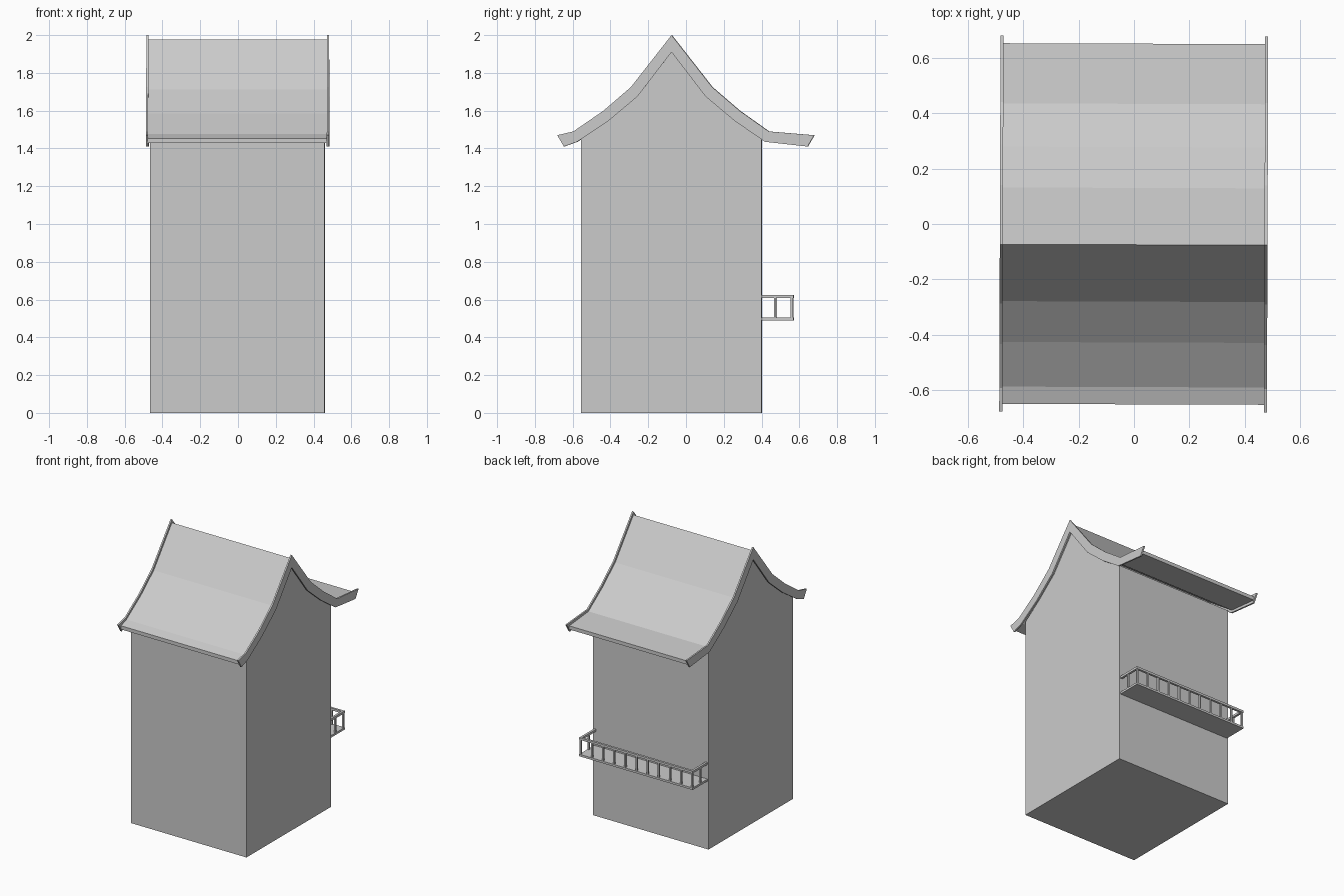
import bpy, bmesh, math
from mathutils import Matrix

cube = bpy.data.objects.get("Cube")
if cube:
    bpy.data.objects.remove(cube, do_unlink=True)

grey = bpy.data.materials.new("light grey")
grey.use_nodes = True
grey.diffuse_color = (0.6, 0.6, 0.6, 1)
grey.node_tree.nodes["Principled BSDF"].inputs["Base Color"].default_value = (0.6, 0.6, 0.6, 1)

# The whole house stands very slightly turned
TURN = Matrix.Rotation(math.radians(-0.2), 4, 'Z')


def finish(name, bm):
    bmesh.ops.recalc_face_normals(bm, faces=bm.faces[:])
    mesh = bpy.data.meshes.new(name)
    bm.to_mesh(mesh)
    bm.free()
    mesh.materials.append(grey)
    obj = bpy.data.objects.new(name, mesh)
    obj.matrix_world = TURN
    bpy.context.collection.objects.link(obj)
    return obj


def extrude_profile(name, points, x0, x1):
    """Solid with a (y, z) outline, running from x0 to x1."""
    bm = bmesh.new()
    face = bm.faces.new([bm.verts.new((x0, y, z)) for y, z in points])
    out = bmesh.ops.extrude_face_region(bm, geom=[face])
    moved = [g for g in out["geom"] if isinstance(g, bmesh.types.BMVert)]
    bmesh.ops.translate(bm, verts=moved, vec=(x1 - x0, 0, 0))
    return finish(name, bm)


def box(name, x0, x1, y0, y1, z0, z1):
    return extrude_profile(name, [(y0, z0), (y1, z0), (y1, z1), (y0, z1)], x0, x1)


# Curved roof outline, upper and lower edge from front to back
upper = [(-0.68, 1.47), (-0.595, 1.49), (-0.435, 1.6), (-0.29, 1.725), (-0.075, 2.0),
         (0.14, 1.725), (0.285, 1.6), (0.44, 1.49), (0.68, 1.47)]
lower = [(-0.645, 1.41), (-0.575, 1.435), (-0.41, 1.545), (-0.255, 1.675), (-0.075, 1.91),
         (0.105, 1.675), (0.26, 1.545), (0.42, 1.435), (0.645, 1.41)]


def between(t):
    return [(max(-0.652, min(0.652, a + (c - a) * t)), b + (d - b) * t)
            for (a, b), (c, d) in zip(upper, lower)]


# Roof: a sheet between two raised gable boards
extrude_profile("roof_sheet", between(0.27) + between(0.7)[::-1], -0.476, 0.474)
extrude_profile("gable_board_right", upper + lower[::-1], -0.485, -0.474)
extrude_profile("gable_board_left", upper + lower[::-1], 0.472, 0.483)

# Walls, with gables that follow the roof
FRONT, BACK = -0.555, 0.402
extrude_profile("walls", [(FRONT, 0), (FRONT, 1.455)] + between(0.8)[2:-2]
                + [(BACK, 1.455), (BACK, 0)], -0.463, 0.459)

# Balcony on the back wall
X0, X1, OUT = -0.455, 0.45, 0.57
RAIL, POST = 0.016, 0.012
box("balcony_floor", X0, X1, BACK - 0.005, OUT, 0.49, 0.505)
box("balcony_back_rail", X0, X1, OUT - RAIL, OUT, 0.609, 0.625)
for side, x in (("right", X0), ("left", X1 - RAIL)):
    box("balcony_rail_" + side, x, x + RAIL, BACK - 0.005, OUT - RAIL, 0.609, 0.625)


def post(name, x, y):
    h = POST / 2
    box(name, x - h, x + h, y - h, y + h, 0.505, 0.609)


inset = RAIL / 2
bays = 10
for i in range(bays + 1):
    x = X0 + inset + (X1 - X0 - RAIL) * i / bays
    post(f"balcony_post_{i + 1}", x, OUT - inset)
    if i in (0, bays):
        post(f"balcony_side_post_{i + 1}", x, 0.473)
